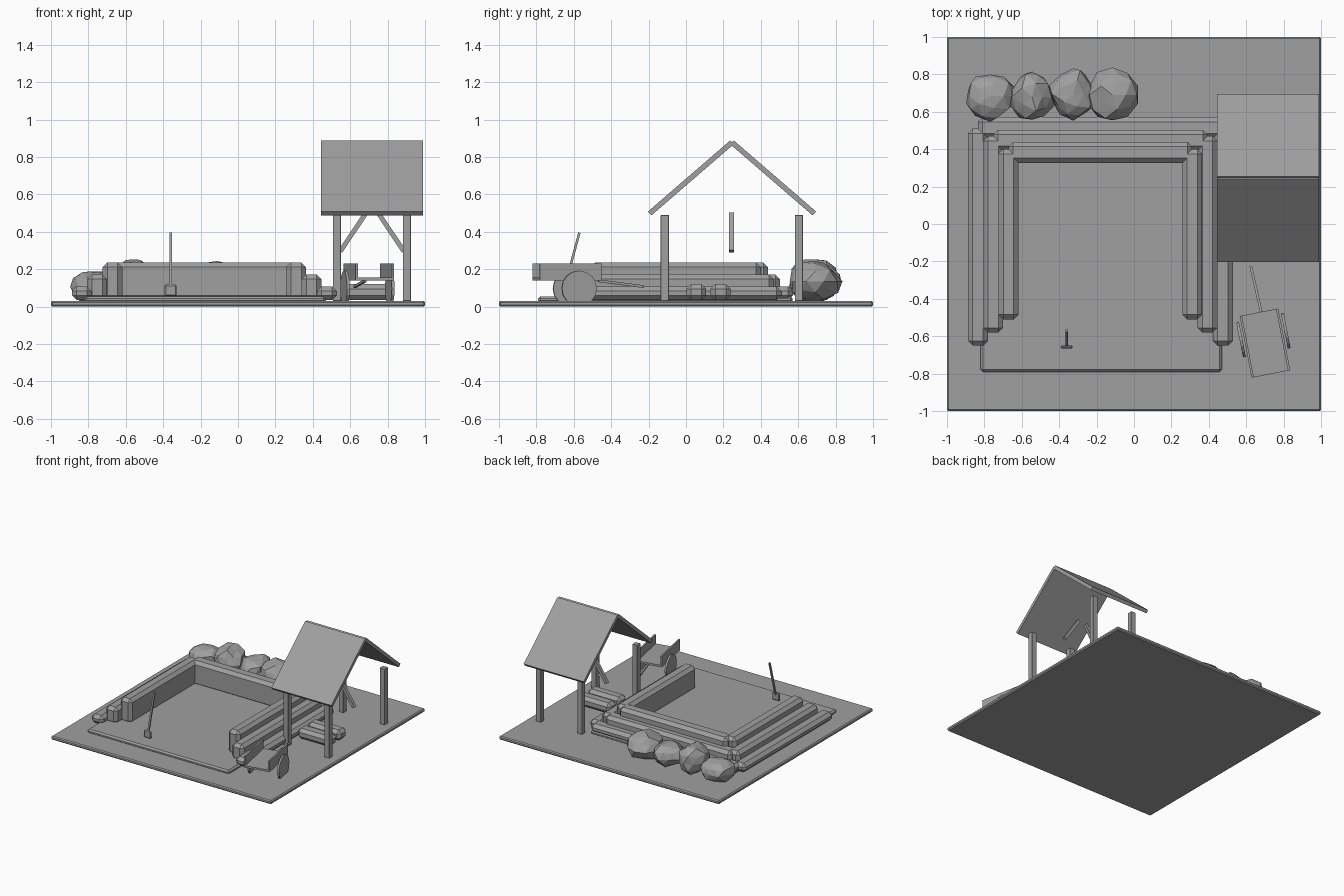
import bpy, bmesh, math, random
from mathutils import Vector

if "Cube" in bpy.data.objects:
    bpy.data.objects.remove(bpy.data.objects["Cube"])

random.seed(4)
grey = bpy.data.materials.new("stone_grey")
grey.diffuse_color = (0.35, 0.35, 0.35, 1)
grey.use_nodes = True
grey.node_tree.nodes["Principled BSDF"].inputs["Base Color"].default_value = grey.diffuse_color


def finish(name, bm, loc=(0, 0, 0), rot=(0, 0, 0)):
    mesh = bpy.data.meshes.new(name)
    bm.to_mesh(mesh)
    bm.free()
    mesh.materials.append(grey)
    ob = bpy.data.objects.new(name, mesh)
    ob.location, ob.rotation_euler = loc, rot
    bpy.context.collection.objects.link(ob)
    return ob


def box(name, loc, size, rot=(0, 0, 0), bevel=0.0):
    bm = bmesh.new()
    bmesh.ops.create_cube(bm, size=1)
    bmesh.ops.scale(bm, vec=size, verts=bm.verts)
    if bevel:
        bmesh.ops.bevel(bm, geom=bm.edges[:], offset=bevel, segments=1, affect='EDGES')
    return finish(name, bm, loc, rot)


def block(name, x, y, z, bevel=0.0):
    """Box given by its (min, max) on each axis."""
    lims = (x, y, z)
    return box(name, [(a + b) / 2 for a, b in lims], [b - a for a, b in lims], bevel=bevel)


def beam(name, a, b, width, depth):
    """Straight bar between two points."""
    a, b = Vector(a), Vector(b)
    rot = (b - a).to_track_quat('Z', 'Y').to_euler()
    return box(name, (a + b) / 2, (width, depth, (b - a).length), rot)


# Ground slab and sunken floor
block("ground_slab", (-1, 1), (-1, 1), (0, 0.03), 0.008)
block("pit_floor", (-0.82, 0.47), (-0.79, 0.57), (0.02, 0.055), 0.012)

# Three stepped walls around three sides: offset, front, side end, back centre, top
MID = -0.18
for i, (off, front, end, back, top) in enumerate([
        (0.655, -0.65, 0.51, 0.515, 0.108),
        (0.573, -0.58, 0.47, 0.447, 0.172),
        (0.491, -0.51, 0.40, 0.383, 0.236)]):
    for side, s in (("left", -1), ("right", 1)):
        c = MID + s * off
        block(f"{side}_wall_{i}", (c - 0.053, c + 0.053), (front, end), (0.035, top), 0.025)
    block(f"back_wall_{i}", (MID - off, MID + off), (back - 0.056, back + 0.056),
          (0.035, top), 0.025)

# Open shelter: posts, braces, gabled roof
for x in (0.529, 0.903):
    for y in (-0.113, 0.604):
        block("shelter_post", (x - 0.022, x + 0.022), (y - 0.022, y + 0.022), (0.03, 0.49), 0.002)
for s in (-1, 1):
    beam("shelter_brace", (0.717 + s * 0.17, 0.243, 0.295), (0.717 + s * 0.035, 0.243, 0.497),
         0.025, 0.025)
RIDGE = 0.246
for s in (-1, 1):
    angle = math.atan2(0.38, 0.44)
    box("roof_panel", (0.717, RIDGE + s * 0.22, 0.688), (0.545, 0.581, 0.028), (-s * angle, 0, 0))

# Timber stored under the roof
for y in (0.055, 0.185):
    block("timber_block", (0.53, 0.83), (y - 0.053, y + 0.053), (0.035, 0.12), 0.025)

# Handcart
A = math.radians(11)
ux, uy = Vector((math.cos(A), math.sin(A), 0)), Vector((-math.sin(A), math.cos(A), 0))
C = Vector((0.70, -0.637, 0))


def cart(u, v, z):
    return C + ux * u + uy * v + Vector((0, 0, z))


box("cart_bed", cart(0, 0, 0.148), (0.21, 0.336, 0.016), (0, 0, A))
for s in (-1, 1):
    box("cart_side", cart(s * 0.099, 0, 0.193), (0.012, 0.336, 0.076), (0, 0, A))
    bm = bmesh.new()
    bmesh.ops.create_cone(bm, cap_ends=True, segments=16, radius1=0.095, radius2=0.095, depth=0.015)
    finish("cart_wheel", bm, cart(s * 0.122, 0.043, 0.097), (math.pi / 2, 0, A + math.pi / 2))
beam("cart_handle", (0.68, -0.47, 0.138), (0.625, -0.228, 0.107), 0.014, 0.014)

# Shovel standing in the floor
box("shovel_blade", (-0.36, -0.657, 0.087), (0.065, 0.018, 0.062), bevel=0.007)
beam("shovel_shaft", (-0.36, -0.65, 0.10), (-0.36, -0.57, 0.395), 0.013, 0.013)

# Heap of faceted boulders behind the wall
for loc, size in [((-0.77, 0.685, 0.105), (0.135, 0.13, 0.09)),
                  ((-0.545, 0.68, 0.14), (0.12, 0.14, 0.12)),
                  ((-0.325, 0.695, 0.125), (0.125, 0.14, 0.10)),
                  ((-0.115, 0.69, 0.135), (0.135, 0.145, 0.11))]:
    bm = bmesh.new()
    bmesh.ops.create_icosphere(bm, subdivisions=2, radius=1)
    for v in bm.verts:
        v.co *= random.uniform(0.86, 1.08)
    bmesh.ops.scale(bm, vec=size, verts=bm.verts)
    finish("boulder", bm, loc)
